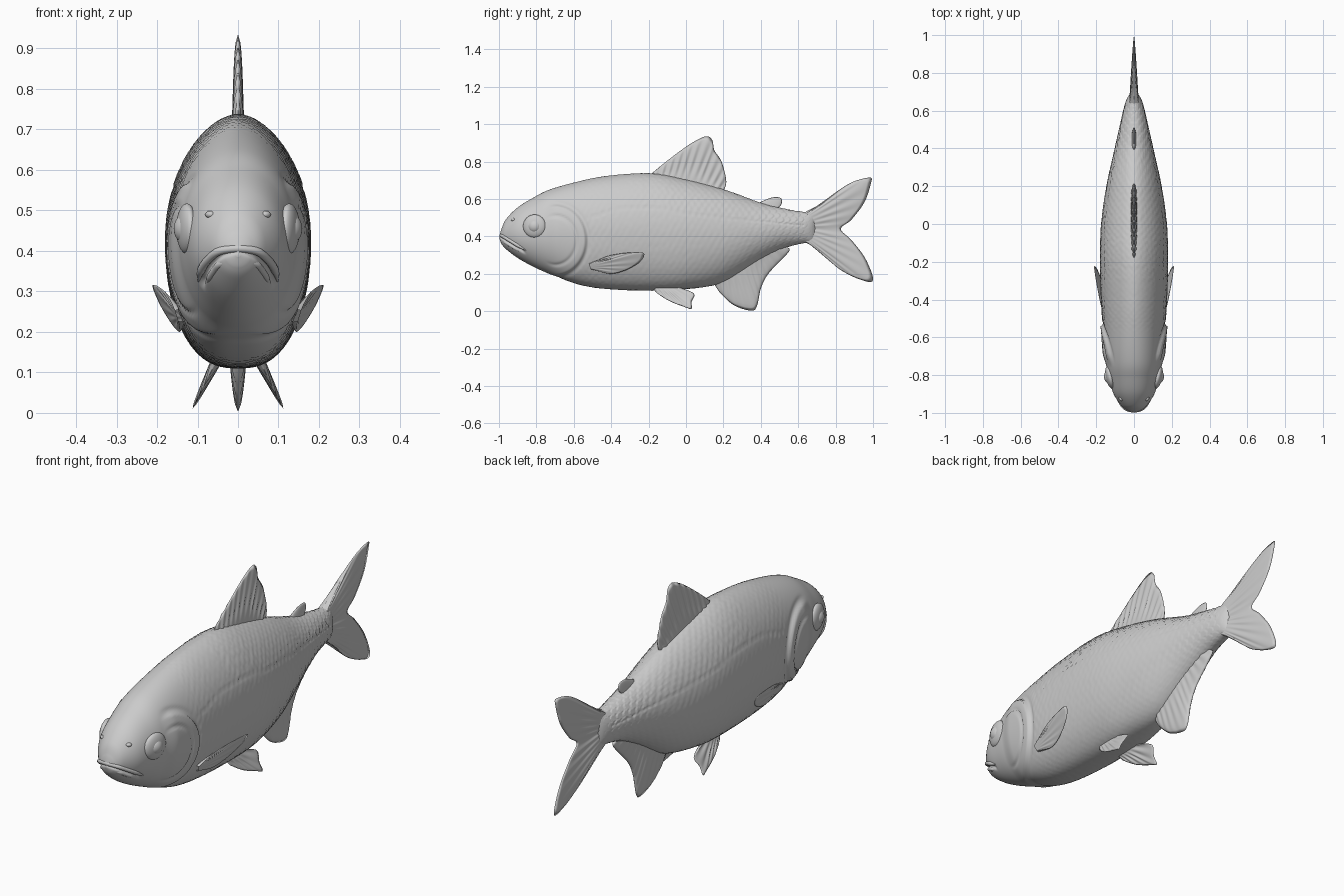
import bpy, bmesh, math
from mathutils import Vector

if "Cube" in bpy.data.objects:
    bpy.data.objects.remove(bpy.data.objects["Cube"])


def catmull(pts, t):
    """Catmull-Rom point at t (0..1) through a list of tuples."""
    n = len(pts) - 1
    i = min(int(t * n), n - 1)
    f = t * n - i
    p0, p1, p2, p3 = (pts[min(max(i + k, 0), n)] for k in (-1, 0, 1, 2))
    return tuple(0.5 * (2 * b + (c - a) * f + (2 * a - 5 * b + 4 * c - d) * f * f
                        + (3 * b - a - 3 * c + d) * f ** 3)
                 for a, b, c, d in zip(p0, p1, p2, p3))


def even(pts, count):
    """Resample a spline evenly by length."""
    fine = [Vector(catmull(pts, i / 400)) for i in range(401)]
    acc = [0.0]
    for a, b in zip(fine, fine[1:]):
        acc.append(acc[-1] + (b - a).length)
    out, j = [], 0
    for i in range(count + 1):
        goal = acc[-1] * i / count
        while j < 399 and acc[j + 1] < goal:
            j += 1
        f = (goal - acc[j]) / max(acc[j + 1] - acc[j], 1e-9)
        out.append(fine[j].lerp(fine[j + 1], min(f, 1)))
    return out


def make(name, verts, faces):
    bm = bmesh.new()
    vs = [bm.verts.new(v) for v in verts]
    for f in faces:
        bm.faces.new([vs[i] for i in f])
    bmesh.ops.remove_doubles(bm, verts=bm.verts, dist=1e-5)
    bmesh.ops.recalc_face_normals(bm, faces=bm.faces)
    for f in bm.faces:
        f.smooth = True
    me = bpy.data.meshes.new(name)
    bm.to_mesh(me)
    bm.free()
    ob = bpy.data.objects.new(name, me)
    bpy.context.collection.objects.link(ob)


def smooth(a, b, x):
    t = min(max((x - a) / (b - a), 0), 1)
    return t * t * (3 - 2 * t)


# body stations: y, top z, bottom z, half width
BODY = [(-.996, .408, .385, .010), (-.985, .445, .358, .038), (-.96, .495, .33, .068),
        (-.90, .555, .285, .108), (-.82, .605, .24, .132), (-.73, .65, .20, .149),
        (-.57, .695, .142, .163), (-.41, .725, .118, .174), (-.19, .737, .11, .18),
        (0, .705, .118, .174), (.2, .652, .155, .146), (.4, .58, .275, .102),
        (.52, .55, .335, .075), (.62, .532, .362, .052), (.67, .53, .365, .034),
        (.70, .52, .375, .008)]
LATERAL = [(-.53, .50), (-.35, .55), (-.19, .555), (.075, .515), (.34, .485), (.63, .46)]


def station(y):
    lo, hi = 0.0, 1.0
    for _ in range(30):
        mid = (lo + hi) / 2
        lo, hi = (mid, hi) if catmull(BODY, mid)[0] < y else (lo, mid)
    return catmull(BODY, lo)


def girth(y, k):
    """Section width factor: narrow back, full belly, keeled above the anal fin."""
    if k > 0:
        e = 1 + .15 * smooth(-.7, -.4, y) * smooth(.6, .3, y)
    else:
        e = 1 - .22 * smooth(-.85, -.6, y) + .38 * smooth(-.05, .3, y) * smooth(.7, .5, y)
    return max(0, 1 - k * k) ** (e / 2)


def side_x(y, z):
    """Half width of the body surface at y, z."""
    _, top, bot, w = station(y)
    return w * girth(y, (z - (top + bot) / 2) / ((top - bot) / 2))


def mouth_z(y):
    return .402 - .62 * (y + 1)


def lateral_z(y):
    for (a, za), (b, zb) in zip(LATERAL, LATERAL[1:]):
        if a <= y <= b:
            return za + (zb - za) * (smooth(a, b, y) + (y - a) / (b - a)) * .5


def relief(y, z, ang, h):
    """Surface detail: gill covers, mouth groove, lateral line and scales."""
    r = math.hypot((y + .70) / .17, (z - .38) / .19)
    back = smooth(-.76, -.68, y)
    d = .012 * smooth(1.0, .93, r) * back                                 # gill cover
    d -= .005 * math.exp(-((r - 1.06) / .05) ** 2) * back
    d -= .007 * math.exp(-((r - .68) / .04) ** 2) * back                  # cheek plate seam
    if y < -.85:
        d -= .014 * math.exp(-((z - mouth_z(y)) / .008) ** 2) * smooth(-.85, -.88, y)
    skin = smooth(1.0, 1.15, r) * smooth(-.62, -.5, y) * smooth(.69, .6, y)
    zl = lateral_z(y)
    if zl is not None:
        d -= .004 * math.exp(-((z - zl) / .005) ** 2) * (.6 + .4 * math.cos(y * 200)) * skin
    if skin > 0:
        q = ang * h / .032
        row = math.floor(q)
        f = q - row - .5
        p = y / .036 + (row % 2) * .5 + f * f * 1.2
        strong = .0045 if z > (zl or .5) and y > -.3 else .002
        d += strong * (p - math.floor(p) - .5) * skin
    return d


NY, NA = 330, 160
verts, faces = [], []
for i in range(NY + 1):
    y, top, bot, w = catmull(BODY, i / NY)
    c, h = (top + bot) / 2, (top - bot) / 2
    for j in range(NA):
        a = 2 * math.pi * j / NA
        k, ca = math.sin(a), math.cos(a)
        z = c + h * k
        d = relief(y, z, math.atan2(k, abs(ca)), h)
        verts.append((math.copysign(w * girth(y, k), ca) + d * ca, y, z + d * k * .5))
for i in range(NY):
    for j in range(NA):
        k = (j + 1) % NA
        faces.append((i * NA + j, i * NA + k, (i + 1) * NA + k, (i + 1) * NA + j))
faces += [tuple(range(NA)), tuple(range(NY * NA, (NY + 1) * NA))]
make("body", verts, faces)


def fin(name, root, tip, rays, thick, place=lambda y, z, d: (d, y, z), edge=.3, rib=.35):
    """Ribbed fin lofted from a root line to an outline, tapering to its rim."""
    ns, nt = rays * 8, 14
    rt, tp = even(root, ns), even(tip, ns)
    verts, faces = [], []
    for sgn in (1, -1):
        for i in range(ns + 1):
            s = i / ns
            rim = min(1, (min(s, 1 - s) * 10)) ** .5
            for j in range(nt + 1):
                t = j / nt
                p = rt[i].lerp(tp[i], t)
                th = thick * (1 - (1 - edge) * t) * rim * (1 - t ** 8) ** .5
                th *= 1 - rib * smooth(.1, .5, t) * (.5 + .5 * math.cos(2 * math.pi * rays * s))
                verts.append(place(p[0], p[1], sgn * th))
    for k in (0, (ns + 1) * (nt + 1)):
        for i in range(ns):
            for j in range(nt):
                a = k + i * (nt + 1) + j
                faces.append((a, a + 1, a + nt + 2, a + nt + 1))
    make(name, verts, faces)


# fins on the centre line
fin("dorsal_fin", [(-.19, .70), (0, .66), (.20, .625)],
    [(-.18, .74), (-.10, .805), (.02, .893), (.105, .935), (.14, .915), (.152, .86),
     (.19, .80), (.215, .70), (.205, .65)], 12, .017, edge=.5, rib=.5)
fin("adipose_fin", [(.38, .56), (.48, .535)],
    [(.39, .58), (.43, .598), (.47, .61), (.508, .605), (.512, .575), (.49, .55)], 2, .014, rib=0)
fin("tail_fin", [(.62, .52), (.62, .375)],
    [(.66, .543), (.72, .575), (.82, .65), (.9, .695), (.985, .715), (.99, .69), (.955, .585),
     (.885, .49), (.828, .44), (.885, .38), (.96, .28), (1.0, .165), (.93, .17), (.82, .225),
     (.745, .295), (.69, .345), (.65, .362)], 16, .027, edge=.15, rib=.22)
fin("anal_fin", [(.14, .18), (.32, .28), (.5, .39)],
    [(.155, .138), (.19, .09), (.26, .03), (.35, .003), (.38, .03), (.4, .12), (.44, .2),
     (.53, .295), (.555, .33), (.53, .345)], 13, .032, edge=.3, rib=.15)


def tube(name, pts, radius):
    """Smooth path tube, thinning at both ends."""
    cu = bpy.data.curves.new(name, 'CURVE')
    cu.dimensions = '3D'
    cu.bevel_depth, cu.bevel_resolution, cu.use_fill_caps = radius, 4, True
    sp = cu.splines.new('POLY')
    path = even(pts, 48)
    sp.points.add(len(path) - 1)
    for i, (q, p) in enumerate(zip(sp.points, path)):
        q.co = (*p, 1)
        q.radius = .25 + .75 * min(1, min(i, 48 - i) / 6)
    ob = bpy.data.objects.new(name, cu)
    bpy.context.collection.objects.link(ob)


def ball(name, loc, scale, yaw):
    bpy.ops.mesh.primitive_uv_sphere_add(segments=32, ring_count=20, radius=1,
                                         location=loc, rotation=(0, 0, yaw))
    ob = bpy.context.object
    ob.name, ob.scale = name, scale
    bpy.ops.object.shade_smooth()


# paired parts
for s, tag in ((1, "left"), (-1, "right")):
    fin("pectoral_fin_" + tag, [(-.52, .255), (-.51, .225)],
        [(-.47, .275), (-.4, .3), (-.29, .315), (-.225, .31), (-.245, .265), (-.32, .22),
         (-.4, .2), (-.47, .215)], 8, .009,
        lambda y, z, d: (s * (.13 + .36 * (z - .2) + .15 * (y + .5) + d), y, z))
    fin("pelvic_fin_" + tag, [(-.18, .13), (-.06, .14)],
        [(-.16, .10), (-.09, .055), (0, .02), (.03, .013), (.03, .05), (.045, .09), (0, .115),
         (-.05, .125)], 7, .013,
        lambda y, z, d: (s * (.06 + .5 * (.115 - z) + d), y, z + d * .4), rib=.5)
    # eye seated in a raised surround
    ex, yaw = side_x(-.81, .455), -s * .2
    ball("eye_" + tag, (s * (ex - .004), -.81, .455), (.030, .037, .037), yaw)
    ball("eye_surround_" + tag, (s * (ex - .006), -.81, .455), (.024, .062, .062), yaw)
    ball("nostril_" + tag, (s * (side_x(-.925, .49) - .004), -.925, .49), (.01, .013, .009), -s * .8)


def lip(name, dz, dy, radius, ys):
    """Lip that wraps around the snout along the mouth line."""
    half = [(side_x(y, mouth_z(y) + dz), y + dy, mouth_z(y) + dz) for y in ys]
    front = [(0, -.992 + dy, mouth_z(-.99) + dz)]
    tube(name, [(-x, y, z) for x, y, z in reversed(half)] + front + half, radius)


lip("upper_lip", .010, .004, .010, (-.98, -.95, -.92, -.89, -.86))
lip("lower_lip", -.018, .010, .009, (-.975, -.95, -.92, -.89))
